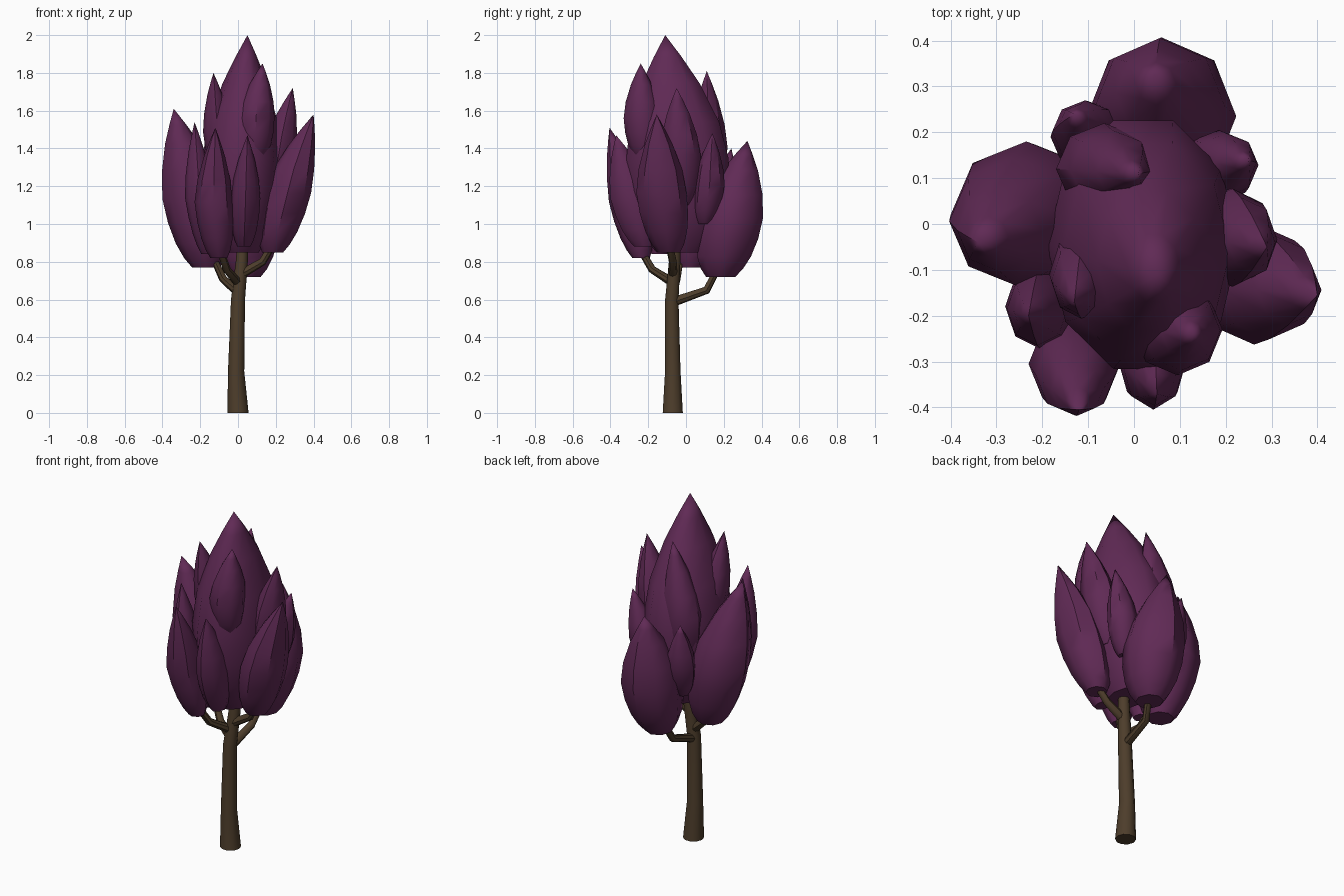
import bpy
import bmesh
from math import cos, sin, pi
from mathutils import Vector, Quaternion

cube = bpy.data.objects.get("Cube")
if cube:
    bpy.data.objects.remove(cube, do_unlink=True)


def make_material(name, color):
    mat = bpy.data.materials.new(name)
    mat.use_nodes = True
    mat.diffuse_color = color
    bsdf = next(n for n in mat.node_tree.nodes if n.type == 'BSDF_PRINCIPLED')
    bsdf.inputs["Base Color"].default_value = color
    bsdf.inputs["Roughness"].default_value = 0.9
    return mat


purple = make_material("purple_foliage", (0.117, 0.023, 0.091, 1))
brown = make_material("brown_bark", (0.075, 0.047, 0.024, 1))


def loft(name, rings, material, sides, tip=None):
    """Skin a stack of elliptical rings: (centre, radius_x, radius_y, rotation)."""
    bm = bmesh.new()
    loops = []
    for centre, rx, ry, rotation in rings:
        loop = []
        for i in range(sides):
            angle = 2 * pi * i / sides
            offset = rotation @ Vector((rx * cos(angle), ry * sin(angle), 0))
            loop.append(bm.verts.new(centre + offset))
        loops.append(loop)
    for low, high in zip(loops, loops[1:]):
        for i in range(sides):
            j = (i + 1) % sides
            bm.faces.new((low[i], low[j], high[j], high[i]))
    bm.faces.new(list(reversed(loops[0])))
    if tip is None:
        bm.faces.new(loops[-1])
    else:
        apex = bm.verts.new(tip)
        for i in range(sides):
            bm.faces.new((loops[-1][i], loops[-1][(i + 1) % sides], apex))
    bmesh.ops.recalc_face_normals(bm, faces=bm.faces)
    mesh = bpy.data.meshes.new(name)
    bm.to_mesh(mesh)
    bm.free()
    mesh.materials.append(material)
    obj = bpy.data.objects.new(name, mesh)
    bpy.context.collection.objects.link(obj)
    bpy.ops.object.select_all(action='DESELECT')
    obj.select_set(True)
    bpy.context.view_layer.objects.active = obj
    bpy.ops.object.shade_smooth_by_angle(angle=pi / 4)


def limb(name, path, radii, sides):
    """Tapered tube along a path, with rings turned to the path direction."""
    points = [Vector(p) for p in path]
    rings = []
    for i, point in enumerate(points):
        ahead = points[min(i + 1, len(points) - 1)]
        behind = points[max(i - 1, 0)]
        rotation = Vector((0, 0, 1)).rotation_difference(ahead - behind)
        if i == 0 and point.z == 0:
            rotation = Quaternion()
        rings.append((point, radii[i], radii[i], rotation))
    loft(name, rings, brown, sides)


# Height fraction and relative radius of a leaf clump
CLUMP_PROFILE = ((0, 0.45), (0.06, 0.65), (0.15, 0.83), (0.28, 0.96), (0.43, 1),
                 (0.6, 0.87), (0.78, 0.56), (0.9, 0.27))
BELLY = 0.43


def clump(name, bottom, belly, radius, tip, sides=8, tuck=0.78):
    """Pointed leaf clump, rooted towards the trunk and bending out to its tip."""
    tip = Vector(tip)
    middle = Vector((*belly, 0))
    root = middle * tuck
    rings = []
    for t, size in CLUMP_PROFILE:
        if t < BELLY:
            centre = root.lerp(middle, t / BELLY)
        else:
            centre = middle.lerp(tip, ((t - BELLY) / (1 - BELLY)) ** 1.2)
        centre.z = bottom + (tip.z - bottom) * t
        rings.append((centre, radius[0] * size, radius[1] * size, Quaternion()))
    loft(name, rings, purple, sides, tip)


# Trunk and branches
limb("trunk",
     [(0, -0.07, 0), (-0.01, -0.07, 0.22), (0, -0.075, 0.6),
      (0.02, -0.06, 0.8), (0.035, -0.045, 1.1)],
     [0.056, 0.043, 0.037, 0.032, 0.022], 10)
for name, path in {
    "back_branch": [(0, -0.06, 0.59), (0.01, 0.11, 0.65), (0.04, 0.17, 0.77)],
    "right_branch": [(0, -0.07, 0.64), (-0.08, -0.05, 0.71), (-0.13, -0.03, 0.82)],
    "left_branch": [(0.01, -0.07, 0.73), (0.13, -0.07, 0.8), (0.19, -0.09, 0.9)],
    "front_branch": [(0, -0.07, 0.69), (-0.06, -0.18, 0.76), (-0.1, -0.25, 0.88)],
}.items():
    limb(name, path, [0.025, 0.021, 0.018], 8)

# Central crown
clump("main_crown", 0.85, (0.02, -0.045), (0.21, 0.285), (0.05, -0.11, 2), sides=10)

# Large lower clumps
clump("back_clump", 0.72, (0.06, 0.235), (0.163, 0.172), (0.045, 0.325, 1.44))
clump("right_clump", 0.77, (-0.235, 0.02), (0.165, 0.16), (-0.34, -0.04, 1.61), tuck=0.72)
clump("left_clump", 0.85, (0.262, -0.13), (0.125, 0.133), (0.4, -0.155, 1.58), tuck=0.7)
clump("front_clump", 0.82, (-0.13, -0.305), (0.1, 0.103), (-0.12, -0.405, 1.51))

# Small lower clumps
clump("front_left_clump", 0.88, (0.04, -0.285), (0.078, 0.115), (0.05, -0.37, 1.47))
clump("front_right_clump", 0.84, (-0.205, -0.18), (0.076, 0.092), (-0.23, -0.2, 1.54))
clump("back_right_clump", 0.95, (-0.1, 0.19), (0.082, 0.078), (-0.13, 0.24, 1.4))
clump("back_left_clump", 1, (0.185, 0.125), (0.082, 0.08), (0.25, 0.14, 1.48))

# Upper clumps
clump("upper_left_clump", 1.1, (0.215, -0.03), (0.092, 0.107), (0.29, -0.05, 1.72))
clump("upper_back_clump", 1.1, (-0.065, 0.12), (0.105, 0.1), (0.01, 0.11, 1.81))
clump("upper_right_clump", 1.25, (-0.11, -0.11), (0.075, 0.095), (-0.13, -0.17, 1.8))
clump("upper_front_clump", 1.34, (0.095, -0.23), (0.098, 0.1), (0.13, -0.24, 1.85), tuck=0.95)
